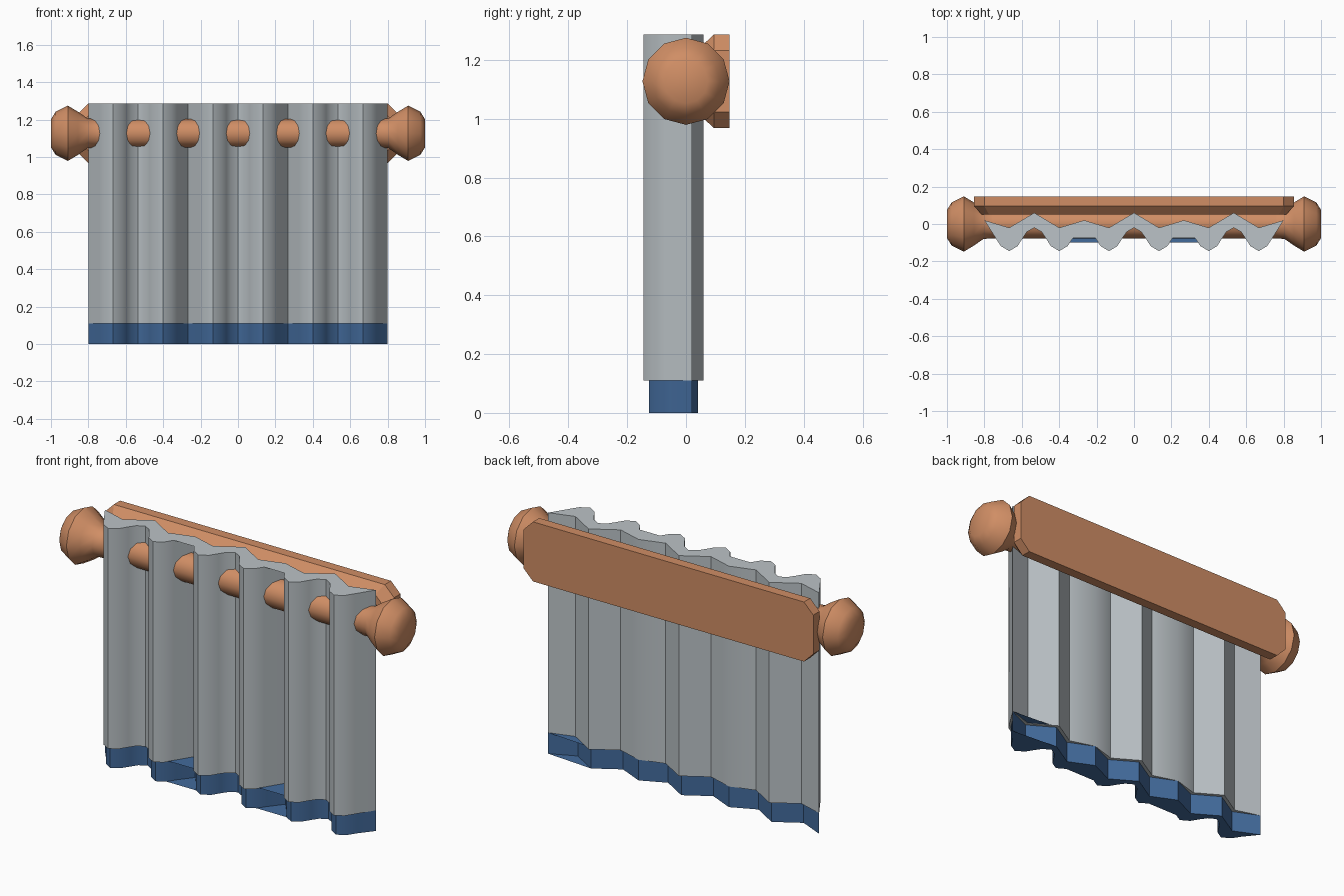
import bpy, bmesh, math

if "Cube" in bpy.data.objects:
    bpy.data.objects.remove(bpy.data.objects["Cube"])


def material(name, rgb):
    m = bpy.data.materials.new(name)
    m.diffuse_color = (*rgb, 1)
    m.use_nodes = True
    m.node_tree.nodes["Principled BSDF"].inputs["Base Color"].default_value = m.diffuse_color
    return m


WOOD = material("warm wood", (0.63, 0.27, 0.13))
CLOTH = material("pale grey cloth", (0.50, 0.545, 0.57))
BLUE = material("blue hem", (0.055, 0.145, 0.33))


def finish(name, bm, mat, angle=None):
    bmesh.ops.recalc_face_normals(bm, faces=bm.faces)
    me = bpy.data.meshes.new(name)
    bm.to_mesh(me)
    bm.free()
    me.materials.append(mat)
    ob = bpy.data.objects.new(name, me)
    bpy.context.collection.objects.link(ob)
    if angle:
        bpy.ops.object.select_all(action='DESELECT')
        ob.select_set(True)
        bpy.context.view_layer.objects.active = ob
        bpy.ops.object.shade_smooth_by_angle(angle=math.radians(angle))
    return ob


def loft(bm, rings):
    """Skin a list of equal-length vertex rings and cap both ends."""
    rings = [[bm.verts.new(p) for p in r] for r in rings]
    n = len(rings[0])
    for a, b in zip(rings, rings[1:]):
        for i in range(n):
            j = (i + 1) % n
            bm.faces.new((a[i], a[j], b[j], b[i]))
    bm.faces.new(rings[0])
    bm.faces.new(rings[-1])


ROD_Z = 1.127


def lathe_x(name, profile, sides=12):
    bm = bmesh.new()
    loft(bm, [[(x, r * math.cos(math.tau * i / sides),
                ROD_Z + r * math.sin(math.tau * i / sides))
               for i in range(sides)] for x, r in profile])
    return finish(name, bm, WOOD, 40)


# Rod and its two finials
lathe_x("rod", [(-0.81, 0.077), (0.81, 0.077)])
for side, label in ((-1, "left"), (1, "right")):
    lathe_x(label + "_finial", [(side * x, r) for x, r in (
        (0.76, 0.077), (0.805, 0.08), (0.855, 0.115), (0.91, 0.148),
        (0.975, 0.115), (1.0, 0.075))])


# Wall board: clipped corners, chamfered front edge
def board_ring(y, inset):
    hx, hz, c = 0.855 - inset, 0.159 - inset, 0.055 - inset * 0.4
    pts = [(hx, hz - c), (hx - c, hz), (c - hx, hz), (-hx, hz - c),
           (-hx, c - hz), (c - hx, -hz), (hx - c, -hz), (hx, c - hz)]
    return [(x, y, ROD_Z + z) for x, z in pts]


bm = bmesh.new()
loft(bm, [board_ring(0.148, 0), board_ring(0.095, 0), board_ring(0.05, 0.042)])
finish("wall_board", bm, WOOD)

# Pleated curtain: one repeat is a thin seam, a fold, a deep valley, a fold
P = 1.6 / 3
FRONT = [(0.0, 0.02), (0.06, -0.075), (0.088, -0.118), (0.133, -0.145),
         (0.178, -0.118), (0.205, -0.075), (0.228, -0.042), (P / 2, -0.02)]
BACK = [(0.0, 0.02), (0.133, -0.02), (P / 2, 0.06)]


def repeat(half, shift):
    pts = []
    for k in range(3):
        x0 = -0.8 + k * P
        pts += [(x0 + x, y) for x, y in half]
        pts += [(x0 + P - x, y) for x, y in half[-2:0:-1]]
    pts.append((0.8, half[0][1]))
    # the seams stay put while the folds shift for the thinner hem
    return [(x, y if abs(y - 0.02) < 1e-6 else y + shift) for x, y in pts]


def pleats(name, z0, z1, thin, mat):
    outline = repeat(FRONT, thin) + repeat(BACK, -thin)[-2:0:-1]
    bm = bmesh.new()
    loft(bm, [[(x, y, z) for x, y in outline] for z in (z0, z1)])
    bmesh.ops.triangulate(bm, faces=[f for f in bm.faces if len(f.verts) > 4])
    return finish(name, bm, mat, 35)


pleats("curtain", 0.11, 1.286, 0.0, CLOTH)
pleats("hem", 0.0, 0.112, 0.02, BLUE)
